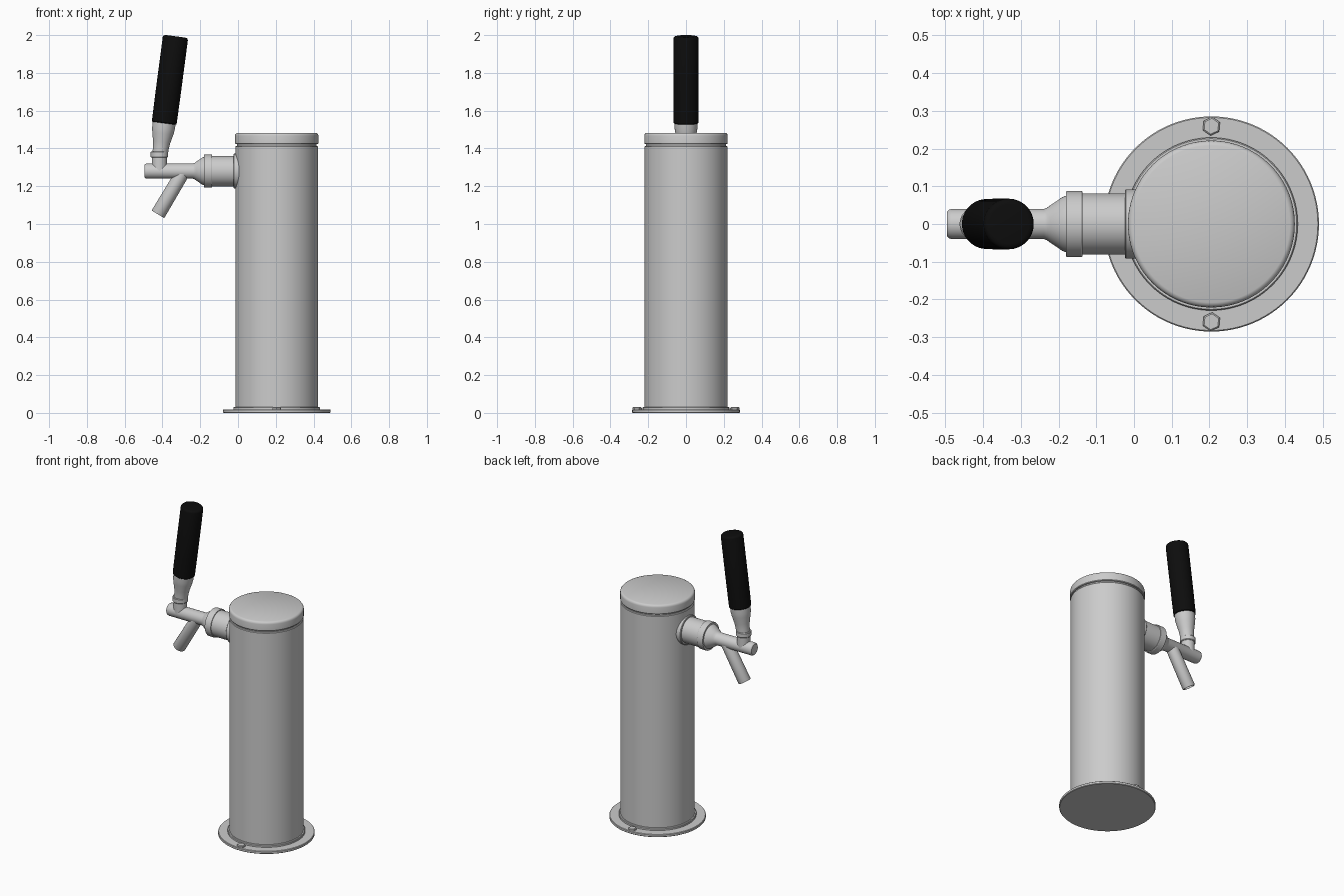
import bpy, bmesh, math
from mathutils import Vector

if "Cube" in bpy.data.objects:
    bpy.data.objects.remove(bpy.data.objects["Cube"])


def material(name, rgb):
    m = bpy.data.materials.new(name)
    m.diffuse_color = (*rgb, 1)
    m.use_nodes = True
    m.node_tree.nodes["Principled BSDF"].inputs["Base Color"].default_value = m.diffuse_color
    return m


STEEL = material("brushed_steel", (0.6, 0.6, 0.6))
BLACK = material("black_grip", (0.004, 0.004, 0.004))


def lathe(name, profile, origin=(0, 0, 0), axis=(0, 0, 1), mat=STEEL, sides=64):
    """Revolve (radius, distance) points around an axis, with capped ends."""
    bm = bmesh.new()
    rings = []
    for r, h in profile:
        rings.append([bm.verts.new((r * math.cos(2 * math.pi * i / sides),
                                    r * math.sin(2 * math.pi * i / sides), h))
                      for i in range(sides)])
    for a, b in zip(rings, rings[1:]):
        for i in range(sides):
            j = (i + 1) % sides
            bm.faces.new((a[i], a[j], b[j], b[i]))
    bm.faces.new(rings[0][::-1])
    bm.faces.new(rings[-1])
    bmesh.ops.recalc_face_normals(bm, faces=bm.faces)
    mesh = bpy.data.meshes.new(name)
    bm.to_mesh(mesh)
    bm.free()
    mesh.materials.append(mat)
    ob = bpy.data.objects.new(name, mesh)
    bpy.context.collection.objects.link(ob)
    ob.location = origin
    ob.rotation_euler = Vector(axis).to_track_quat('Z', 'Y').to_euler()
    bpy.ops.object.select_all(action='DESELECT')
    ob.select_set(True)
    bpy.context.view_layer.objects.active = ob
    bpy.ops.object.shade_smooth_by_angle(angle=math.radians(32))
    return ob


CX = 0.205   # tower centre
TAP_Z = 1.28  # height of the tap axis

# Base flange with raised lip
lathe("base_flange", [(0.282, 0), (0.285, 0.003), (0.285, 0.015), (0.282, 0.018),
                      (0.229, 0.018), (0.229, 0.028), (0.226, 0.032), (0.215, 0.032)],
      (CX, 0, 0), sides=96)

# Hexagonal bolts on the flange
for side, label in ((-1, "front"), (1, "back")):
    bolt = lathe(label + "_bolt", [(0.025, 0), (0.025, 0.012), (0.021, 0.015)],
                 (CX, side * 0.259, 0.015), sides=6)
    bolt.rotation_euler.z += math.radians(25)

# Tower column, groove and cap
lathe("column", [(0.219, 0.02), (0.219, 1.409), (0.216, 1.413), (0.21, 1.413)],
      (CX, 0, 0), sides=96)
lathe("cap_groove", [(0.211, 1.40), (0.211, 1.44)], (CX, 0, 0), sides=96)
lathe("cap", [(0.21, 1.423), (0.218, 1.423), (0.221, 1.427), (0.221, 1.467),
              (0.2195, 1.474), (0.215, 1.48), (0.208, 1.483)], (CX, 0, 0), sides=96)

# Tap shank, pointing away from the column
lathe("shank_collar", [(0.092, -0.08), (0.092, 0.021), (0.089, 0.024)],
      (0, 0, TAP_Z), (-1, 0, 0))
lathe("shank", [(0.081, -0.05), (0.081, 0.137), (0.086, 0.137), (0.088, 0.14),
                (0.088, 0.177), (0.086, 0.18), (0.075, 0.18), (0.071, 0.19),
                (0.05, 0.221), (0.044, 0.229), (0.04, 0.238), (0.04, 0.482),
                (0.038, 0.49), (0.033, 0.495)],
      (0, 0, TAP_Z), (-1, 0, 0))

# Slanted spout with an open mouth
lathe("spout", [(0.037, 0), (0.039, 0.262), (0.037, 0.266), (0.031, 0.266),
                (0.031, 0.25)],
      (-0.288, 0, TAP_Z), (-0.136, 0, -0.229))

# Lever neck rising from the tap
lathe("lever_neck", [(0.04, 1.28), (0.04, 1.352), (0.043, 1.352), (0.046, 1.356),
                     (0.046, 1.38), (0.043, 1.384), (0.03, 1.384)], (-0.416, 0, 0))

# Leaning handle: steel ferrule and black grip
LEAN = (0.131, 0, 0.991)
FOOT = (-0.412, 0, 1.375)
lathe("handle_ferrule", [(0.041, 0), (0.042, 0.03), (0.046, 0.06), (0.056, 0.105),
                         (0.06, 0.13), (0.061, 0.162)], FOOT, LEAN)
lathe("handle_grip", [(0.062, 0.16), (0.066, 0.164), (0.067, 0.3), (0.067, 0.61),
                      (0.065, 0.617), (0.06, 0.622), (0.052, 0.624)],
      FOOT, LEAN, BLACK)
